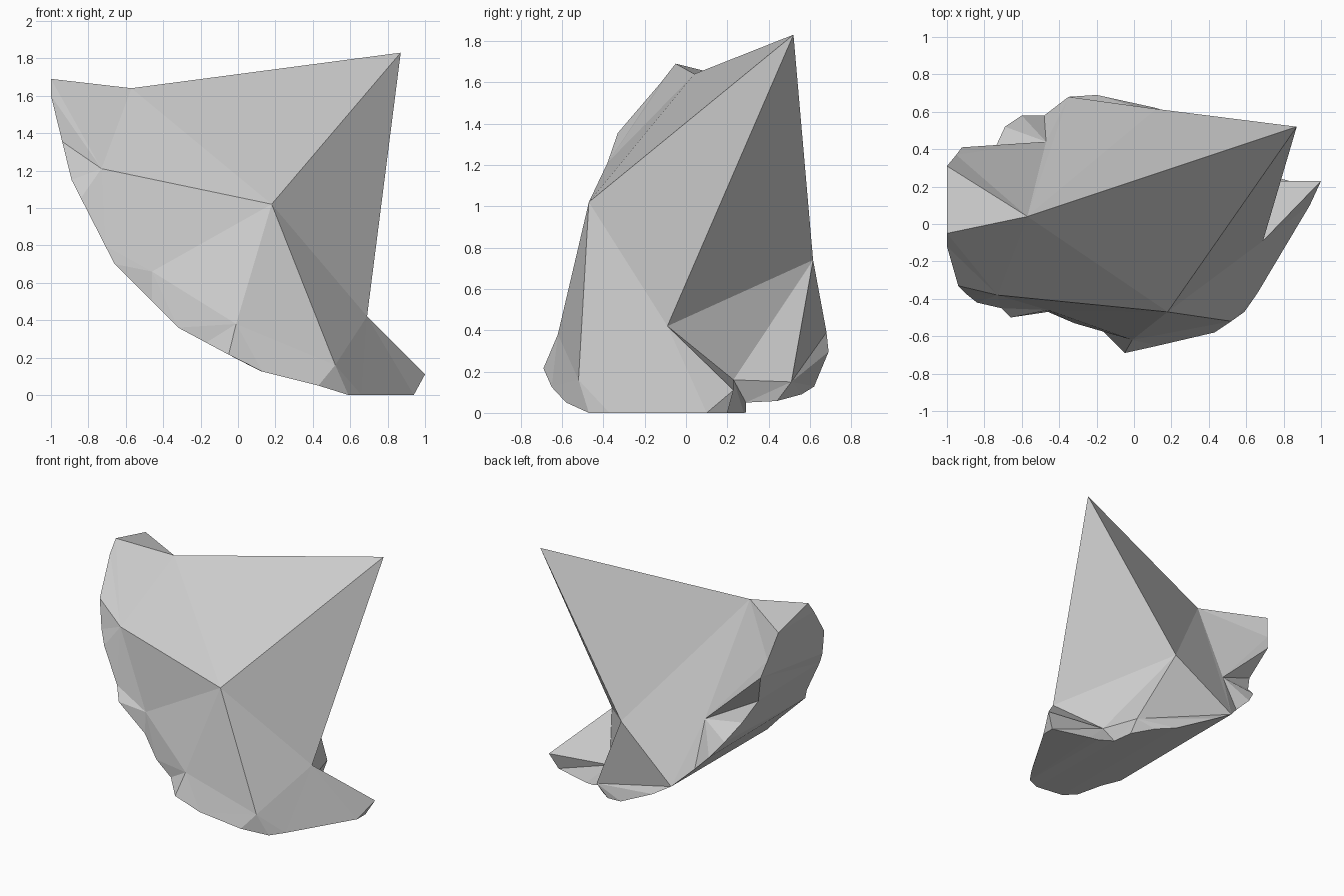
import bpy, bmesh

if "Cube" in bpy.data.objects:
    bpy.data.objects.remove(bpy.data.objects["Cube"])

# Side profile (x, z) of the smooth curved underside, swept along y
PROFILE = [(-1, 1.6), (-.89, 1.15), (-.66, .7), (-.32, .36), (.11, .13),
           (.43, .05), (.59, 0), (.94, 0), (1, .11)]

# Ragged front and back rims in plan (x, y); both follow the profile
FRONT = [(-1, -.12), (-.94, -.33), (-.89, -.38), (-.84, -.42), (-.71, -.45),
         (-.66, -.5), (-.46, -.47), (-.32, -.53), (-.17, -.57), (-.05, -.69),
         (.13, -.65), (.43, -.58), (.59, -.47), (.66, -.37), (.94, .1), (1, .23)]
BACK = [(-1, .31), (-.95, .37), (-.92, .41), (-.83, .31), (-.75, .39),
        (-.69, .52), (-.6, .58), (-.48, .58), (-.35, .68), (-.2, .69),
        (.12, .62), (.27, .56), (.4, .44), (.43, .29), (.58, .29),
        (.65, .28), (.94, .2)]


def shell_z(x):
    for (x0, z0), (x1, z1) in zip(PROFILE, PROFILE[1:]):
        if x <= x1:
            return z0 + (z1 - z0) * (x - x0) / (x1 - x0)
    return PROFILE[-1][1]


bm = bmesh.new()
f = [bm.verts.new((x, y, shell_z(x))) for x, y in FRONT]
b = [bm.verts.new((x, y, shell_z(x))) for x, y in BACK]

# Corners of the broken upper faces
peak = bm.verts.new((.87, .52, 1.83))
brow = bm.verts.new((.18, -.47, 1.02))
ridge = bm.verts.new((-.57, .04, 1.64))
horn = bm.verts.new((-1, -.05, 1.69))
left = bm.verts.new((-.73, -.38, 1.21))
chip = bm.verts.new((-.46, -.46, .66))
nick = bm.verts.new((-.01, -.62, .38))
foot = bm.verts.new((.52, -.52, .16))
waist = bm.verts.new((.69, -.09, .42))
notch = bm.verts.new((.485, .23, .16))
rear = bm.verts.new((.12, .615, .74))
heel = bm.verts.new((.4, .51, .15))
dent = bm.verts.new((-.47, .44, .85))


def fan(hub, path):
    for p, q in zip(path, path[1:]):
        bm.faces.new((hub, p, q))


# Fracture facets: each corner fans out to its neighbours and its rim span
fan(brow, [peak, ridge, left, chip, nick, foot, waist, peak])
fan(ridge, [left, horn, b[0], b[1], dent, b[8], rear, peak])
fan(left, [horn] + f[0:5] + [chip])
fan(chip, f[4:8] + [nick])
fan(nick, f[7:11] + [foot])
fan(foot, f[10:14] + [waist])
fan(waist, f[13:16] + [notch, rear, peak])
fan(rear, [notch, heel, b[8]])
fan(heel, b[8:14] + [notch])
fan(notch, b[13:] + [f[15]])
fan(dent, b[1:9])

# Curved underside: zip the two rims together from left to right
bm.faces.new((horn, f[0], b[0]))
back = b + [f[-1]]
i = j = 0
while i < len(f) - 2 or j < len(b) - 1:
    step_front = j == len(b) - 1 or (i < len(f) - 2 and f[i + 1].co.x <= back[j + 1].co.x)
    if step_front:
        bm.faces.new((f[i], f[i + 1], back[j]))
        i += 1
    else:
        bm.faces.new((f[i], back[j + 1], back[j]))
        j += 1
bm.faces.new((f[-2], f[-1], b[-1]))

bmesh.ops.recalc_face_normals(bm, faces=bm.faces)
mesh = bpy.data.meshes.new("rock_shard")
bm.to_mesh(mesh)
bm.free()
bpy.context.collection.objects.link(bpy.data.objects.new("rock_shard", mesh))
